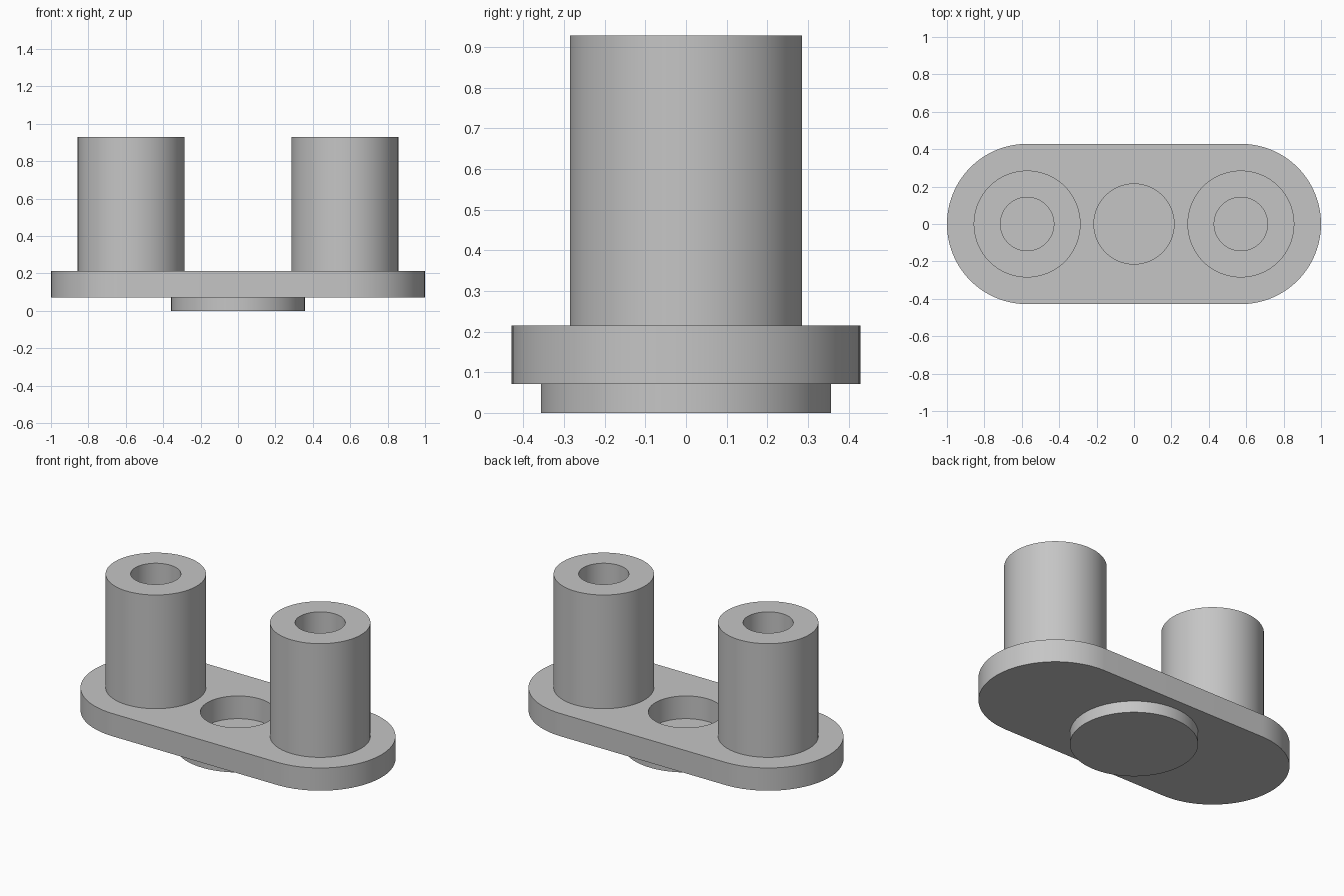
import bpy
import bmesh
from math import cos, sin, pi, radians

cube = bpy.data.objects.get("Cube")
if cube:
    bpy.data.objects.remove(cube, do_unlink=True)

UNIT = 1 / 7                 # all sizes are simple multiples of this module
SEGMENTS = 96
BOSS_TOP, PLATE_TOP, POST_TOP = 0.5 * UNIT, 1.5 * UNIT, 6.5 * UNIT
POST_X = 4 * UNIT

grey = bpy.data.materials.new("plain grey")
grey.use_nodes = True
colour = (0.56, 0.56, 0.56, 1)
grey.diffuse_color = colour
grey.node_tree.nodes["Principled BSDF"].inputs["Base Color"].default_value = colour


def circle(radius):
    return [(radius * cos(2 * pi * i / SEGMENTS), radius * sin(2 * pi * i / SEGMENTS))
            for i in range(SEGMENTS)]


def slot(radius, offset):
    """Stadium outline: two half circles joined by straight sides."""
    half = SEGMENTS // 2
    right = [(offset + radius * cos(a), radius * sin(a))
             for a in (pi * i / half - pi / 2 for i in range(half + 1))]
    return right + [(-x, -y) for x, y in right]


def prism(name, loops, bottom, top, x=0):
    """Extrude an outline, with any inner loops left as holes."""
    bm = bmesh.new()
    edges = []
    for loop in loops:
        verts = [bm.verts.new((px, py, bottom)) for px, py in loop]
        edges += [bm.edges.new((v, verts[i - 1])) for i, v in enumerate(verts)]
    bmesh.ops.triangle_fill(bm, edges=edges, use_beauty=True, normal=(0, 0, 1))
    result = bmesh.ops.extrude_face_region(bm, geom=bm.faces[:], use_keep_orig=True)
    raised = [g for g in result["geom"] if isinstance(g, bmesh.types.BMVert)]
    bmesh.ops.translate(bm, verts=raised, vec=(0, 0, top - bottom))
    bmesh.ops.recalc_face_normals(bm, faces=bm.faces[:])
    mesh = bpy.data.meshes.new(name)
    bm.to_mesh(mesh)
    bm.free()
    mesh.materials.append(grey)
    obj = bpy.data.objects.new(name, mesh)
    obj.location.x = x
    bpy.context.collection.objects.link(obj)
    bpy.ops.object.select_all(action="DESELECT")
    obj.select_set(True)
    bpy.context.view_layer.objects.active = obj
    bpy.ops.object.shade_smooth_by_angle(angle=radians(30))
    return obj


# Round boss underneath, closing the central recess
prism("bottom_boss", [circle(2.5 * UNIT)], 0, BOSS_TOP)

# Rounded plate with the central recess
prism("base_plate", [slot(3 * UNIT, POST_X), circle(1.5 * UNIT)], BOSS_TOP, PLATE_TOP)

# Two hollow posts
for name, side in (("left_post", 1), ("right_post", -1)):
    prism(name, [circle(2 * UNIT), circle(UNIT)], PLATE_TOP, POST_TOP, side * POST_X)
